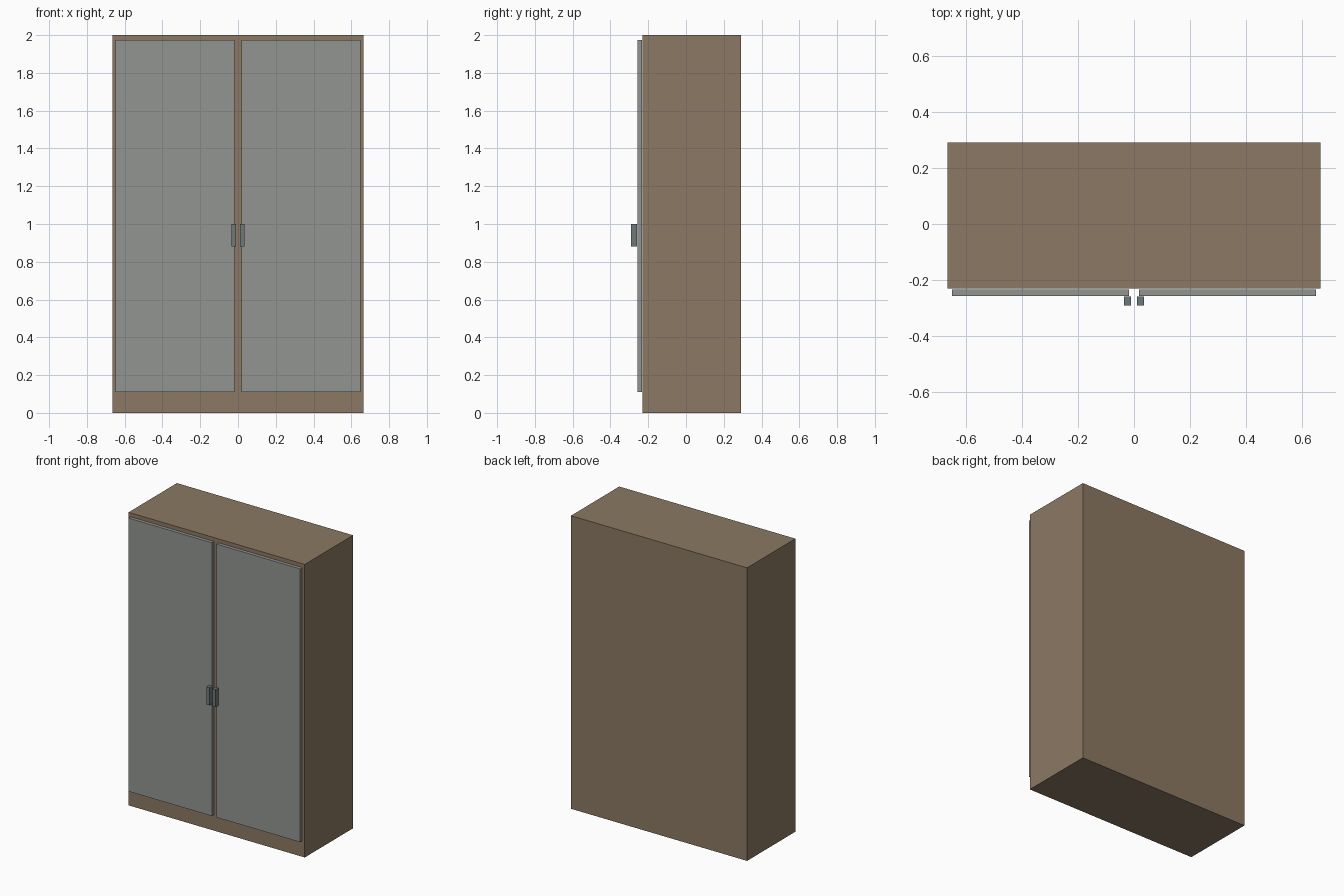
import bpy

if "Cube" in bpy.data.objects:
    bpy.data.objects.remove(bpy.data.objects["Cube"])


def material(name, rgb):
    m = bpy.data.materials.new(name)
    m.diffuse_color = (*rgb, 1)
    m.use_nodes = True
    m.node_tree.nodes["Principled BSDF"].inputs["Base Color"].default_value = m.diffuse_color
    return m


def box(name, x, y, z, mat):
    """Axis-aligned box from (min, max) ranges."""
    r = (x, y, z)
    bpy.ops.mesh.primitive_cube_add(size=1, location=[(a + b) / 2 for a, b in r])
    ob = bpy.context.object
    ob.name = name
    ob.scale = [b - a for a, b in r]
    bpy.ops.object.transform_apply(location=False, rotation=False, scale=True)
    ob.data.materials.append(mat)
    return ob


wood = material("wood", (0.26, 0.19, 0.125))
door_grey = material("door_grey", (0.29, 0.30, 0.29))
handle_grey = material("handle_grey", (0.16, 0.19, 0.19))

# Cabinet body
box("cabinet_body", (-0.665, 0.665), (-0.23, 0.291), (0, 2), wood)

# Paired doors and handles, mirrored about x = 0
for side, s in (("left", -1), ("right", 1)):
    box(side + "_door", sorted((s * 0.018, s * 0.648)), (-0.256, -0.233), (0.11, 1.975), door_grey)
    box(side + "_handle", sorted((s * 0.011, s * 0.035)), (-0.291, -0.259), (0.88, 1.0), handle_grey)
